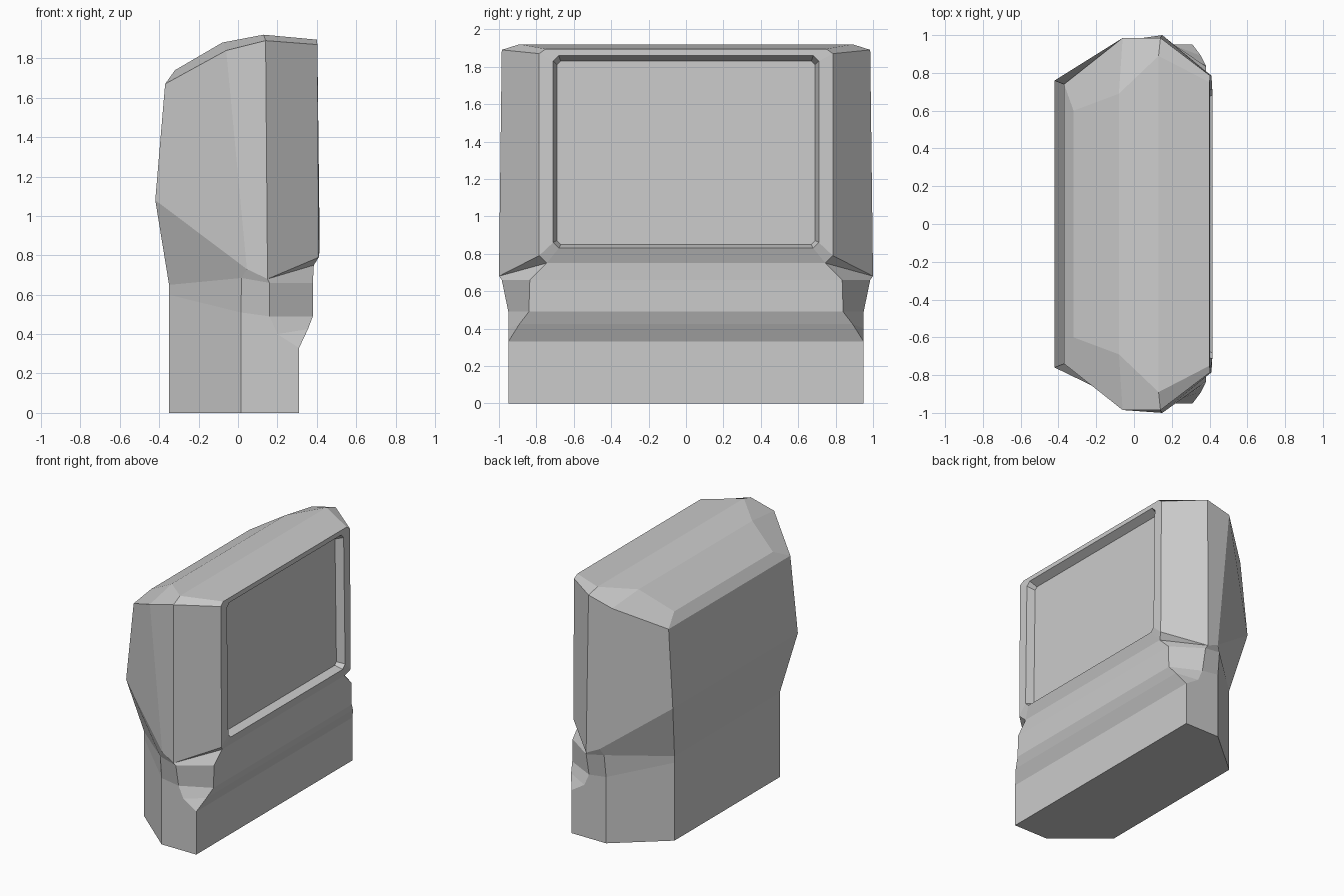
import bpy, bmesh

if "Cube" in bpy.data.objects:
    bpy.data.objects.remove(bpy.data.objects["Cube"])

# Half cross-sections, bottom to top: back corner, rear side, front side, front corner
B5, S5, T5 = (-.42, .76, 1.08), (.045, .985, .73), (.15, 1.0, .68)
ROWS = [
    [(-.35, .64, 0), (.015, .95, 0), (.16, .95, 0), (.31, .95, 0)],
    [(-.35, .64, .3), (.015, .95, .3), (.2, .95, .40), (.31, .95, .33)],
    [(-.35, .64, .45), (.015, .95, .4), (.2, .95, .40), (.355, .89, .425)],
    [(-.35, .64, .6), (.015, .95, .51), (.16, .95, .49), (.38, .84, .49)],
    [(-.35, .64, .65), (.018, .97, .685), (.16, .985, .66), (.38, .835, .66)],
    [B5, S5, T5, (.385, .745, .75)],
    [B5, S5, T5, (.41, .785, .79)],
    [(-.37, .74, 1.67), (-.06, .985, 1.84), (.14, .985, 1.89), (.403, .785, 1.87)],
    [(-.32, .60, 1.74), (-.08, .69, 1.88), (.13, .89, 1.92), (.40, .75, 1.895)],
]
BEZEL_ROW = 5


def face(bm, verts):
    unique = list(dict.fromkeys(verts))
    if len(unique) > 2:
        bm.faces.new(unique)


def ring(bm, half):
    """Closed ring from a half profile mirrored across y = 0."""
    full = half + [(x, -y, z) for x, y, z in reversed(half)]
    return [bm.verts.new(p) for p in full]


def bridge(bm, a, b):
    n = len(a)
    for i in range(n):
        j = (i + 1) % n
        face(bm, (a[i], a[j], b[j], b[i]))


def screen_ring(bm, w, z0, z1, cut, depth):
    """Rectangle with cut corners lying in the leaning front plane."""
    yz = [(w - cut, z0), (w, z0 + cut), (w, z1 - cut), (w - cut, z1)]
    return ring(bm, [(.415 - (z - .83) * .013 - depth, y, z) for y, z in yz])


bm = bmesh.new()

# Pedestal and housing walls
rings = [ring(bm, r) for r in ROWS]
for k, (a, b) in enumerate(zip(rings, rings[1:])):
    for i in range(8):
        if i == 3 and k >= BEZEL_ROW:
            continue
        j = (i + 1) % 8
        face(bm, (a[i], a[j], b[j], b[i]))

# Underside and sloping roof strips
face(bm, rings[0])
top = rings[-1]
for i in range(3):
    face(bm, (top[i], top[i + 1], top[6 - i], top[7 - i]))

# Front bezel with recessed screen
outer = [r[3] for r in rings[BEZEL_ROW:]] + [r[4] for r in reversed(rings[BEZEL_ROW:])]
opening = screen_ring(bm, .71, .83, 1.86, .03, 0)
floor = screen_ring(bm, .69, .85, 1.83, .02, .06)
bridge(bm, outer, opening)
bridge(bm, opening, floor)
face(bm, floor)

bmesh.ops.remove_doubles(bm, verts=bm.verts, dist=.0005)
bmesh.ops.recalc_face_normals(bm, faces=bm.faces)
mesh = bpy.data.meshes.new("monitor_housing")
bm.to_mesh(mesh)
bm.free()
obj = bpy.data.objects.new("monitor_housing", mesh)
bpy.context.collection.objects.link(obj)
